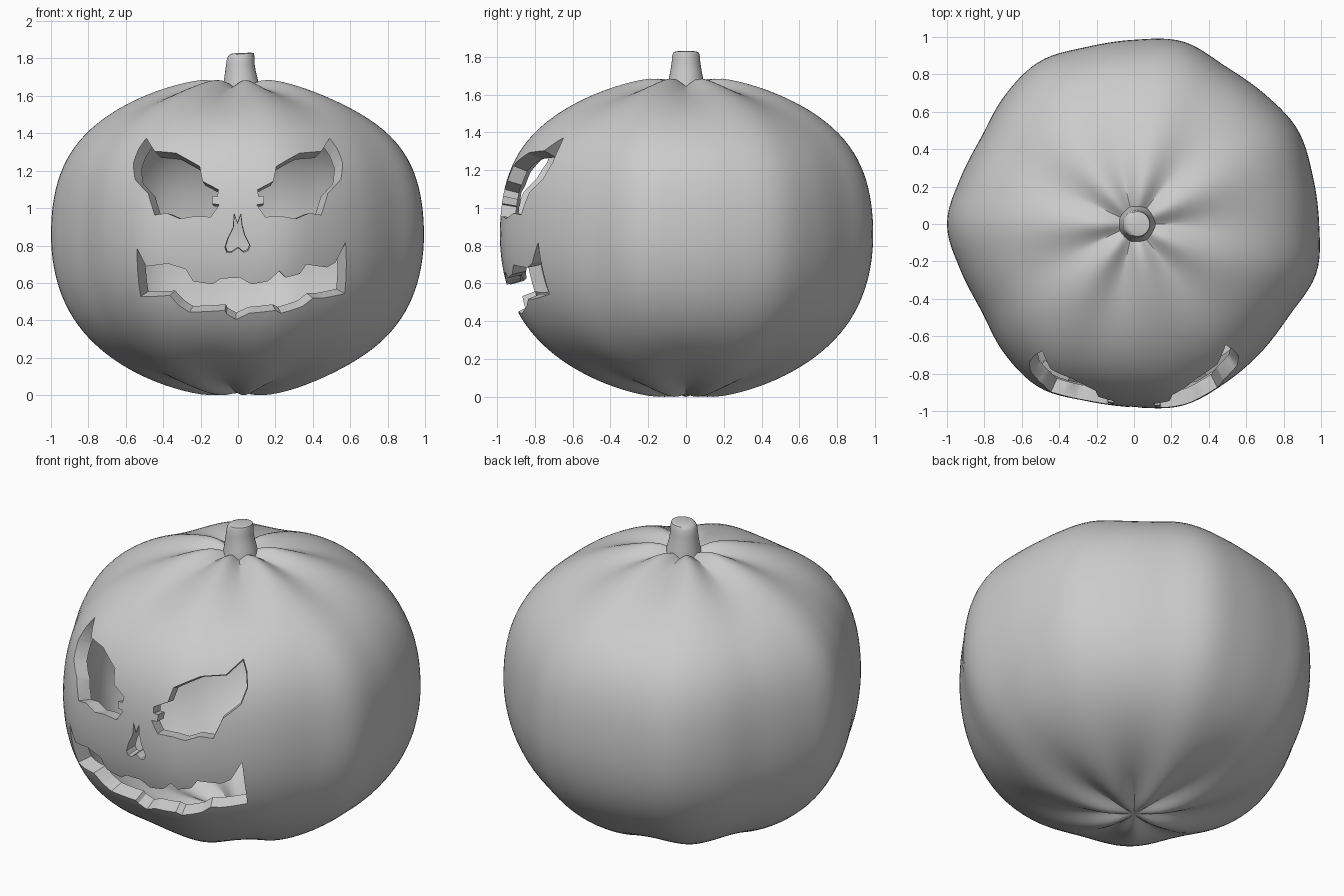
import bpy, bmesh
from math import sin, cos, pi, exp, floor
from mathutils import Vector
from mathutils.bvhtree import BVHTree

if "Cube" in bpy.data.objects:
    bpy.data.objects.remove(bpy.data.objects["Cube"])

CENTRE = Vector((0, 0, 0.87))
WALL = 0.92
# Equator radius every 15 degrees (seven uneven lobes)
EQUATOR = [.99, .99, 1.01, .985, .975, 1.01, .985, .98, 1.005, .975, .94, .96,
           1.0, .96, .94, .98, 1.01, .98, .98, 1.005, .98, .965, .965, 1.01]


def equator_radius(a):
    t = a / (2 * pi) * 24
    i = floor(t)
    f = t - i
    p0, p1, p2, p3 = (EQUATOR[(i + k) % 24] for k in (-1, 0, 1, 2))
    return p1 + .5 * f * (p2 - p0 + f * (2*p0 - 5*p1 + 4*p2 - p3 + f * (3*(p1 - p2) + p3 - p0)))


def skin_point(a, phi):
    """Lobed ellipsoid: soft grooves that sharpen to creases at each pole dimple."""
    up = cos(phi) > 0
    c, s = abs(cos(phi)), sin(phi)
    soft = 0.5 + 0.5 * cos(7 * a)
    crease = 1 - abs(sin(3.5 * a))
    sharp = exp(-(s / 0.2) ** 2)
    groove = 0.05 * soft * c ** 4 * (1 - sharp) + 0.042 * crease * sharp
    k = exp(-(s / 0.11) ** 2)
    drop = (1 - k) * groove + k * (0.065 if up else 0.025)
    h = (0.845 if up else 0.872) * c - drop
    blend = s ** 1.5
    full = 0.23 if up else 0.13
    r = s * (blend * equator_radius(a) + (1 - blend)) * (1 + full * s * s * c * c)
    return Vector((r * cos(a), r * sin(a), h if up else -h))


def finish(bm, name):
    me = bpy.data.meshes.new(name)
    bm.to_mesh(me)
    bm.free()
    ob = bpy.data.objects.new(name, me)
    bpy.context.collection.objects.link(ob)
    return ob


def smooth(ob, angle):
    bpy.ops.object.select_all(action='DESELECT')
    ob.select_set(True)
    bpy.context.view_layer.objects.active = ob
    bpy.ops.object.shade_smooth_by_angle(angle=angle)


def lathe(bm, rings, bottom, top, flip=False):
    """Skin a stack of rings (top to bottom) and close both ends with fans."""
    loops = [[bm.verts.new(p) for p in ring] for ring in rings]
    vt, vb = bm.verts.new(top), bm.verts.new(bottom)
    n = len(loops[0])
    for j in range(n):
        k = (j + 1) % n
        faces = [(vt, loops[0][j], loops[0][k]), (vb, loops[-1][k], loops[-1][j])]
        faces += [(u[j], d[j], d[k], u[k]) for u, d in zip(loops, loops[1:])]
        for f in faces:
            bm.faces.new(f[::-1] if flip else f)


# Hollow pumpkin shell: outer skin plus a scaled inner skin
NA, NP = 140, 64
bm = bmesh.new()
for scale, flip in ((1, False), (WALL, True)):
    rings = [[CENTRE + scale * skin_point(2 * pi * j / NA, pi * i / NP) for j in range(NA)]
             for i in range(1, NP)]
    lathe(bm, rings, CENTRE + scale * skin_point(0, pi),
          CENTRE + scale * skin_point(0, 0), flip)
skin_tree = BVHTree.FromBMesh(bm)
pumpkin = finish(bm, "pumpkin_shell")

# Carved face outlines in front view (x, z)
EYE = [(.49, 1.385), (.445, 1.315), (.33, 1.305), (.205, 1.235), (.19, 1.155), (.105, 1.11),
       (.11, 1.075), (.14, 1.075), (.14, 1.035), (.10, 1.03), (.145, .965), (.24, .967), (.31, .955),
       (.38, .985), (.445, .975), (.48, 1.09), (.55, 1.165), (.56, 1.25), (.53, 1.33)]
NOSE = [(-.02, .98), (-.025, .91), (-.055, .85), (-.07, .80), (-.06, .775), (-.035, .775),
        (0, .80), (.03, .775), (.055, .785), (.065, .81), (.035, .87), (.022, .92),
        (.015, .98), (-.003, .93)]
MOUTH = [(-.54, .795), (-.49, .70), (-.375, .715), (-.28, .685), (-.24, .62), (-.135, .605),
         (-.09, .635), (.01, .64), (.07, .605), (.16, .62), (.22, .675), (.255, .64), (.33, .66),
         (.365, .71), (.475, .695), (.52, .72), (.575, .83), (.57, .555), (.45, .53), (.40, .53),
         (.345, .487), (.23, .45), (.20, .465), (.06, .45), (-.01, .417), (-.06, .445),
         (-.07, .465), (-.26, .455), (-.31, .487), (-.365, .545), (-.52, .54)]

# Cutter: each outline is dropped on the skin, then coned toward the centre
bm = bmesh.new()
for outline in (EYE, [(-x, z) for x, z in EYE], NOSE, MOUTH):
    near, far = [], []
    for x, z in outline:
        hit = skin_tree.ray_cast(Vector((x, -3, z)), Vector((0, 1, 0)))[0]
        d = (hit - CENTRE) / -hit.y
        near.append(bm.verts.new(CENTRE + d * 0.45))
        far.append(bm.verts.new(CENTRE + d * 1.4))
    bm.faces.new(near)
    bm.faces.new(far[::-1])
    for j in range(len(near)):
        k = (j + 1) % len(near)
        bm.faces.new((near[j], far[j], far[k], near[k]))
bmesh.ops.recalc_face_normals(bm, faces=bm.faces[:])
cutter = finish(bm, "face_cutter")
cutter.hide_render = True

mod = pumpkin.modifiers.new("carve", 'BOOLEAN')
mod.operation = 'DIFFERENCE'
mod.solver = 'EXACT'
mod.object = cutter
bpy.context.view_layer.objects.active = pumpkin
bpy.ops.object.modifier_apply(modifier=mod.name)
bpy.data.objects.remove(cutter)
low = min(v.co.z for v in pumpkin.data.vertices)
for v in pumpkin.data.vertices:
    v.co.z -= low
smooth(pumpkin, 0.6)

# Stem: tapered, slight lean, rounded slanted tip (radius, z, x offset, tilt)
STEM = [(.05, 1.829, .02, .04), (.066, 1.824, .018, .08), (.073, 1.808, .014, .10),
        (.076, 1.77, .012, .06), (.082, 1.73, .013, .02), (.09, 1.69, .016, 0),
        (.098, 1.65, .017, 0), (.102, 1.60, .017, 0)]
bm = bmesh.new()
rings = [[(x + r * cos(2*pi*j/32), r * sin(2*pi*j/32), z + tilt * r * cos(2*pi*j/32))
          for j in range(32)] for r, z, x, tilt in STEM]
lathe(bm, rings, (.017, 0, 1.60), (.02, 0, 1.83))
smooth(finish(bm, "stem"), 0.7)
